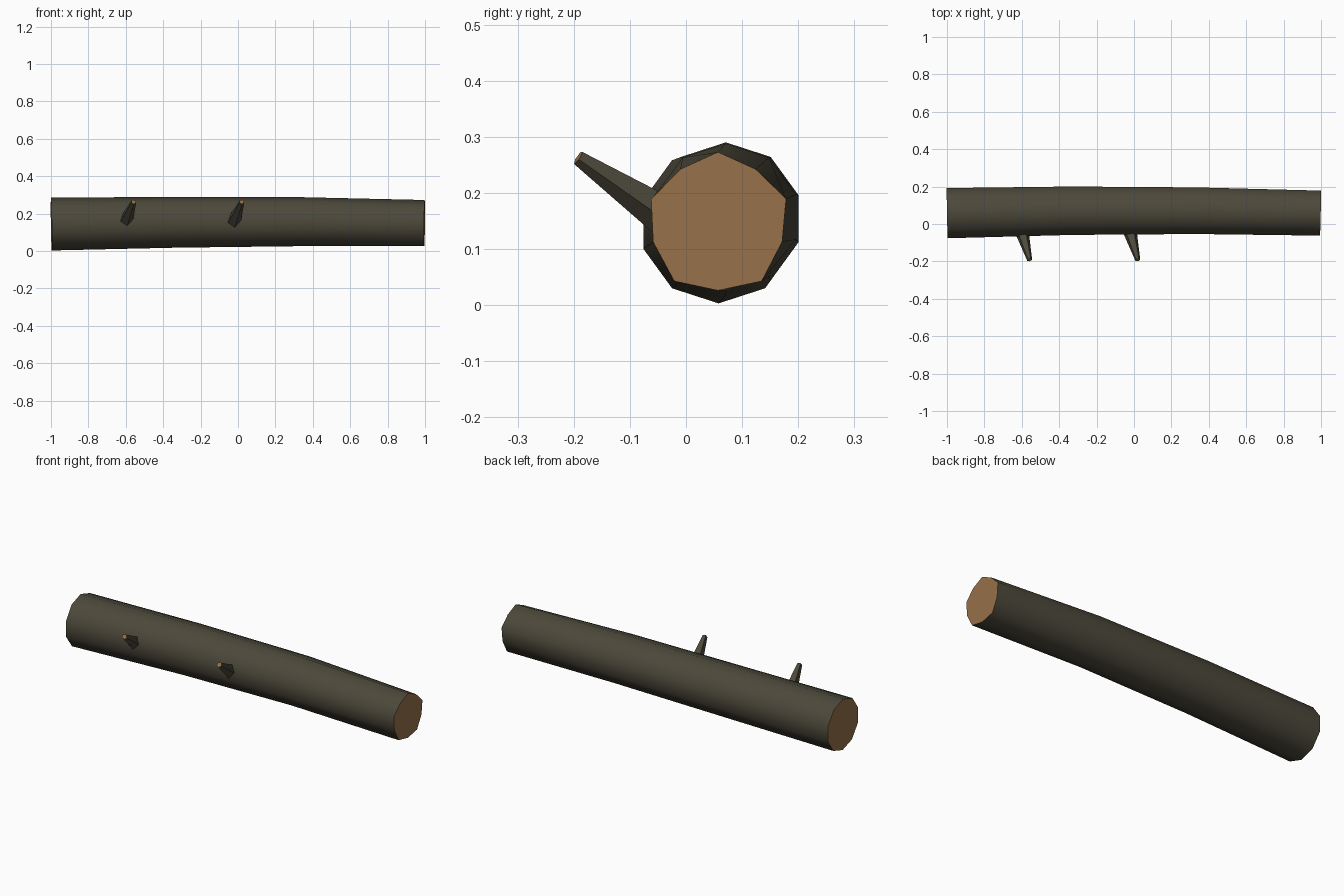
import bpy, bmesh, math
from mathutils import Vector

if "Cube" in bpy.data.objects:
    bpy.data.objects.remove(bpy.data.objects["Cube"])


def material(name, rgb):
    m = bpy.data.materials.new(name)
    m.diffuse_color = (*rgb, 1)
    m.use_nodes = True
    m.node_tree.nodes["Principled BSDF"].inputs["Base Color"].default_value = m.diffuse_color
    return m


BARK = material("dark bark", (0.073, 0.065, 0.043))
WOOD = material("cut wood", (0.31, 0.165, 0.069))


def tube(name, rings, up, sides, shapes=None, smooth=False, angle0=0.0):
    """Loft rings of (centre, radius) along a path; the ends are cut wood."""
    bm = bmesh.new()
    pts = [Vector(c) for c, _ in rings]
    loops = []
    for i, (c, r) in enumerate(rings):
        tangent = (pts[min(i + 1, len(pts) - 1)] - pts[max(i - 1, 0)]).normalized()
        side = tangent.cross(Vector(up)).normalized()
        top = side.cross(tangent)
        loop = []
        for k in range(sides):
            a = angle0 + 2 * math.pi * k / sides
            f = shapes[i][k] if shapes else 1.0
            loop.append(bm.verts.new(pts[i] + (top * math.cos(a) - side * math.sin(a)) * r * f))
        loops.append(loop)
    for a, b in zip(loops, loops[1:]):
        for k in range(sides):
            n = (k + 1) % sides
            f = bm.faces.new((a[k], a[n], b[n], b[k]))
            f.smooth = smooth
    for loop in (loops[0], loops[-1]):
        bm.faces.new(loop).material_index = 1
    bmesh.ops.recalc_face_normals(bm, faces=bm.faces)
    # keep the rim between bark and cut ends crisp
    for e in bm.edges:
        if len({f.material_index for f in e.link_faces}) > 1:
            e.smooth = False
    me = bpy.data.meshes.new(name)
    bm.to_mesh(me)
    bm.free()
    me.materials.append(BARK)
    me.materials.append(WOOD)
    ob = bpy.data.objects.new(name, me)
    bpy.context.collection.objects.link(ob)
    return ob


# trunk: slightly bent, tapering, with an uneven right end
even = [1.0] * 10
uneven = [0.99, 0.92, 1.03, 0.97, 1.07, 1.0, 1.07, 0.98, 1.01, 0.92]
tube("log_trunk",
     [((-0.998, 0.058, 0.144), 0.141),
      ((-0.333, 0.071, 0.154), 0.136),
      ((0.333, 0.071, 0.157), 0.131),
      ((0.997, 0.057, 0.150), 0.124)],
     (0, 0, 1), 10, [even, even, even, uneven], smooth=True)

# two broken branch stubs, leaning forward and up
for name, x in (("left_branch_stub", -0.558), ("middle_branch_stub", 0.020)):
    tip = Vector((x, -0.192, 0.263))
    base = Vector((x - 0.034, -0.068, 0.180))
    root = base + (base - tip) * 0.4
    tube(name, [(root, 0.041), (tip, 0.014)], (0, 0, 1), 5, angle0=math.pi)
